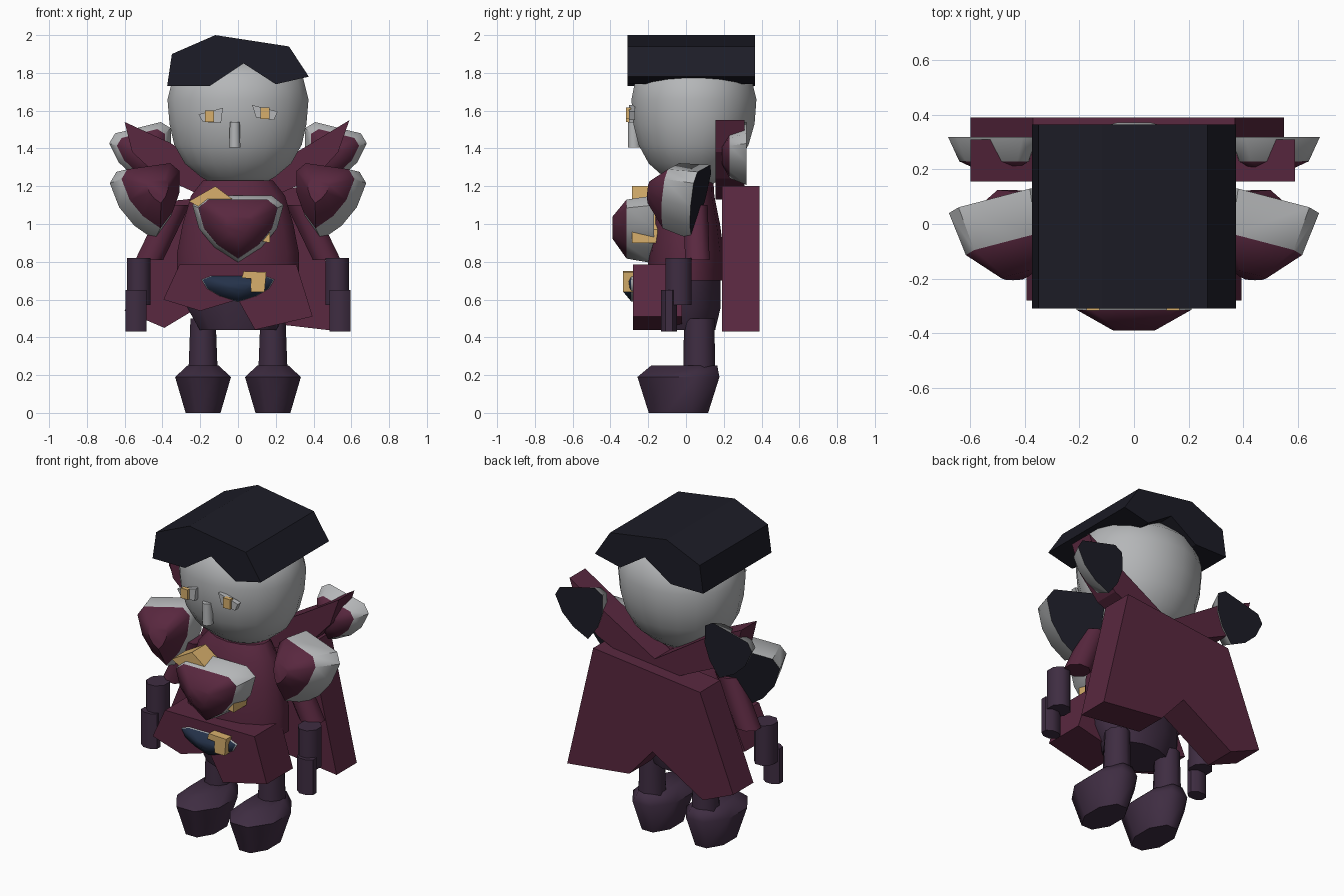
import bpy, bmesh
from math import cos, sin, pi, radians
from mathutils import Matrix, Vector

cube = bpy.data.objects.get("Cube")
if cube:
    bpy.data.objects.remove(cube, do_unlink=True)


def material(name, *rgb):
    m = bpy.data.materials.new(name)
    m.use_nodes = True
    m.diffuse_color = (*rgb, 1)
    bsdf = m.node_tree.nodes["Principled BSDF"]
    bsdf.inputs["Base Color"].default_value = (*rgb, 1)
    bsdf.inputs["Roughness"].default_value = 0.8
    return m


MAROON = material("maroon cloth", 0.1, 0.021, 0.05)
GREY = material("pale grey", 0.46, 0.47, 0.48)
BLACK = material("blue black", 0.012, 0.012, 0.02)
PURPLE = material("dark purple", 0.049, 0.026, 0.054)
GOLD = material("gold", 0.68, 0.43, 0.15)
NAVY = material("navy", 0.018, 0.032, 0.068)


def finish(bm, name, mats, angle=None):
    bmesh.ops.recalc_face_normals(bm, faces=bm.faces)
    me = bpy.data.meshes.new(name)
    bm.to_mesh(me)
    bm.free()
    ob = bpy.data.objects.new(name, me)
    bpy.context.collection.objects.link(ob)
    for m in mats:
        me.materials.append(m)
    if angle:
        bpy.ops.object.select_all(action="DESELECT")
        ob.select_set(True)
        bpy.context.view_layer.objects.active = ob
        bpy.ops.object.shade_smooth_by_angle(angle=radians(angle))
    return ob


def skin(rings, bands):
    """Bridge rings of points; bands gives back cap, each side band, front cap."""
    bm = bmesh.new()
    loops = [[bm.verts.new(p) for p in ring] for ring in rings]
    n = len(loops[0])
    for a, b, mat in zip(loops, loops[1:], bands[1:]):
        for i in range(n):
            j = (i + 1) % n
            bm.faces.new((a[i], a[j], b[j], b[i])).material_index = mat
    bm.faces.new(loops[0]).material_index = bands[0]
    bm.faces.new(loops[-1]).material_index = bands[-1]
    return bm


def slab(name, outline, y0, y1, mat):
    """Outline in x and z, extruded along y."""
    rings = [[(x, y, z) for x, z in outline] for y in (y0, y1)]
    return finish(skin(rings, [0, 0, 0]), name, [mat])


def loft(name, rings, n, mat, angle=50):
    """Stack of ellipses given as z, rx, ry, cx, cy."""
    pts = [[(cx + rx * cos(2 * pi * (i + 0.5) / n), cy + ry * sin(2 * pi * (i + 0.5) / n), z)
            for i in range(n)] for z, rx, ry, cx, cy in rings]
    return finish(skin(pts, [0] * (len(rings) + 1)), name, [mat], angle)


SHIELD = [(0, -0.21), (0.09, -0.12), (0.15, -0.01), (0.175, 0.125), (0.13, 0.18),
          (-0.13, 0.18), (-0.175, 0.125), (-0.15, -0.01), (-0.09, -0.12)]


def guard(name, centre, size, depth, dome, turn, side=1, rim=0.87, colour=MAROON):
    """Domed shield facing -y: dark back, pale rim, coloured dome."""
    pitch, roll, yaw = (radians(a) for a in turn)
    rot = Matrix.Rotation(yaw, 3, "Z") @ Matrix.Rotation(pitch, 3, "X") @ Matrix.Rotation(roll, 3, "Y")
    rings = []
    for y, k in ((0, 1), (-depth, rim), (-depth - dome, 0.32)):
        ring = []
        for x, z in SHIELD:
            p = rot @ Vector((x * size[0] * k, y, z * size[1] * k)) + Vector(centre)
            ring.append((p.x * side, p.y, p.z))
        rings.append(ring)
    return finish(skin(rings, [2, 0, 1, 1]), name, (GREY, colour, BLACK), 48)


# Head and hair
loft("head", [(1.21, 0.13, 0.10, 0, 0.04), (1.25, 0.2, 0.16, 0, 0.04), (1.32, 0.285, 0.24, 0, 0.04),
              (1.42, 0.342, 0.295, 0, 0.04), (1.53, 0.367, 0.325, 0, 0.042), (1.66, 0.378, 0.335, 0, 0.042),
              (1.77, 0.35, 0.31, 0, 0.04), (1.86, 0.25, 0.22, 0, 0.04)], 20, GREY, 60)
slab("hair", [(-0.375, 1.73), (-0.35, 1.9), (-0.12, 2.0), (0.27, 1.94), (0.375, 1.78),
              (0.2, 1.74), (0.03, 1.85), (-0.15, 1.73)], -0.31, 0.365, BLACK)

# Face
slab("right_eye", [(-0.21, 1.58), (-0.08, 1.615), (-0.09, 1.535), (-0.185, 1.54)], -0.302, -0.27, GREY)
slab("left_eye", [(0.075, 1.63), (0.21, 1.595), (0.19, 1.55), (0.095, 1.565)], -0.302, -0.27, GREY)
for side, x, z in (("right", -0.15, 1.57), ("left", 0.143, 1.587)):
    slab(side + "_iris", [(x - 0.024, z - 0.031), (x + 0.024, z - 0.031),
                          (x + 0.024, z + 0.031), (x - 0.024, z + 0.031)], -0.318, -0.29, GOLD)
loft("nose", [(1.405, 0.032, 0.035, -0.017, -0.275), (1.54, 0.028, 0.03, -0.017, -0.28)], 8, GREY)

# Body
loft("torso", [(0.7, 0.33, 0.2, 0, 0), (0.85, 0.33, 0.2, 0, 0), (1.0, 0.3, 0.18, 0, 0),
               (1.15, 0.255, 0.15, 0, 0.0), (1.23, 0.19, 0.125, 0, 0.02)], 14, MAROON)
loft("hips", [(0.44, 0.21, 0.15, 0, 0.01), (0.56, 0.28, 0.18, 0, 0.01),
              (0.72, 0.3, 0.19, 0, 0)], 12, PURPLE)

# Limbs and paired armour
for side, s in (("left", 1), ("right", -1)):
    loft(side + "_leg", [(0.2, 0.082, 0.085, s * 0.185, 0.07), (0.5, 0.07, 0.08, s * 0.185, 0.07)], 10, PURPLE)
    loft(side + "_foot", [(0, 0.1, 0.17, s * 0.185, -0.04), (0.19, 0.16, 0.235, s * 0.185, -0.04),
                          (0.25, 0.09, 0.19, s * 0.185, -0.01)], 8, PURPLE, 60)
    loft(side + "_upper_arm", [(0.81, 0.08, 0.07, s * 0.47, 0.06), (1.1, 0.08, 0.07, s * 0.33, 0.05)], 8, MAROON)
    loft(side + "_forearm", [(0.57, 0.068, 0.075, s * 0.525, -0.04), (0.82, 0.068, 0.075, s * 0.525, -0.04)],
         8, PURPLE)
    loft(side + "_hand", [(0.43, 0.06, 0.045, s * 0.54, -0.09), (0.65, 0.06, 0.045, s * 0.54, -0.09)], 8, PURPLE)
    guard(side + "_shoulder_guard", (0.48, 0.065, 1.12), (1.05, 1), 0.165, 0.105, (-12, 8, -13), s)
    guard(side + "_wing_guard", (0.495, 0.32, 1.37), (0.96, 0.8), 0.09, 0.04, (0, 14, 0), s, rim=0.78)

# Cape and high collar
slab("collar", [(-0.6, 1.54), (-0.36, 1.43), (0, 1.2), (0.36, 1.41), (0.59, 1.55),
                (0.53, 1.38), (0.4, 1.24), (0.15, 1.13), (-0.15, 1.13), (-0.43, 1.26), (-0.56, 1.38)],
     0.155, 0.31, MAROON)
slab("cape", [(0.37, 1.2), (0.55, 0.43), (0.12, 0.48), (-0.04, 0.66),
              (-0.39, 0.45), (-0.6, 0.54), (-0.37, 1.12)], 0.19, 0.39, MAROON)

# Skirt, belt ornament and chest plate
slab("skirt", [(-0.31, 0.785), (0.31, 0.785), (0.395, 0.51), (0.09, 0.44),
               (0.0, 0.6), (-0.2, 0.54), (-0.395, 0.6)], -0.28, -0.02, MAROON)
guard("belt_gem", (0, -0.27, 0.662), (1.13, 0.36), 0.02, 0.04, (0, 0, 0), rim=0.95, colour=NAVY)
slab("belt_clasp", [(0.02, 0.715), (0.03, 0.75), (0.15, 0.745), (0.14, 0.64),
                    (0.07, 0.64), (0.07, 0.71)], -0.333, -0.27, GOLD)
slab("chest_strap", [(-0.26, 1.12), (-0.12, 1.2), (-0.04, 1.14), (0.17, 0.97),
                     (0.17, 0.9), (0.12, 0.91)], -0.285, -0.15, GOLD)
guard("chest_guard", (0, -0.17, 0.985), (1.38, 0.92), 0.145, 0.075, (0, 0, 0))
